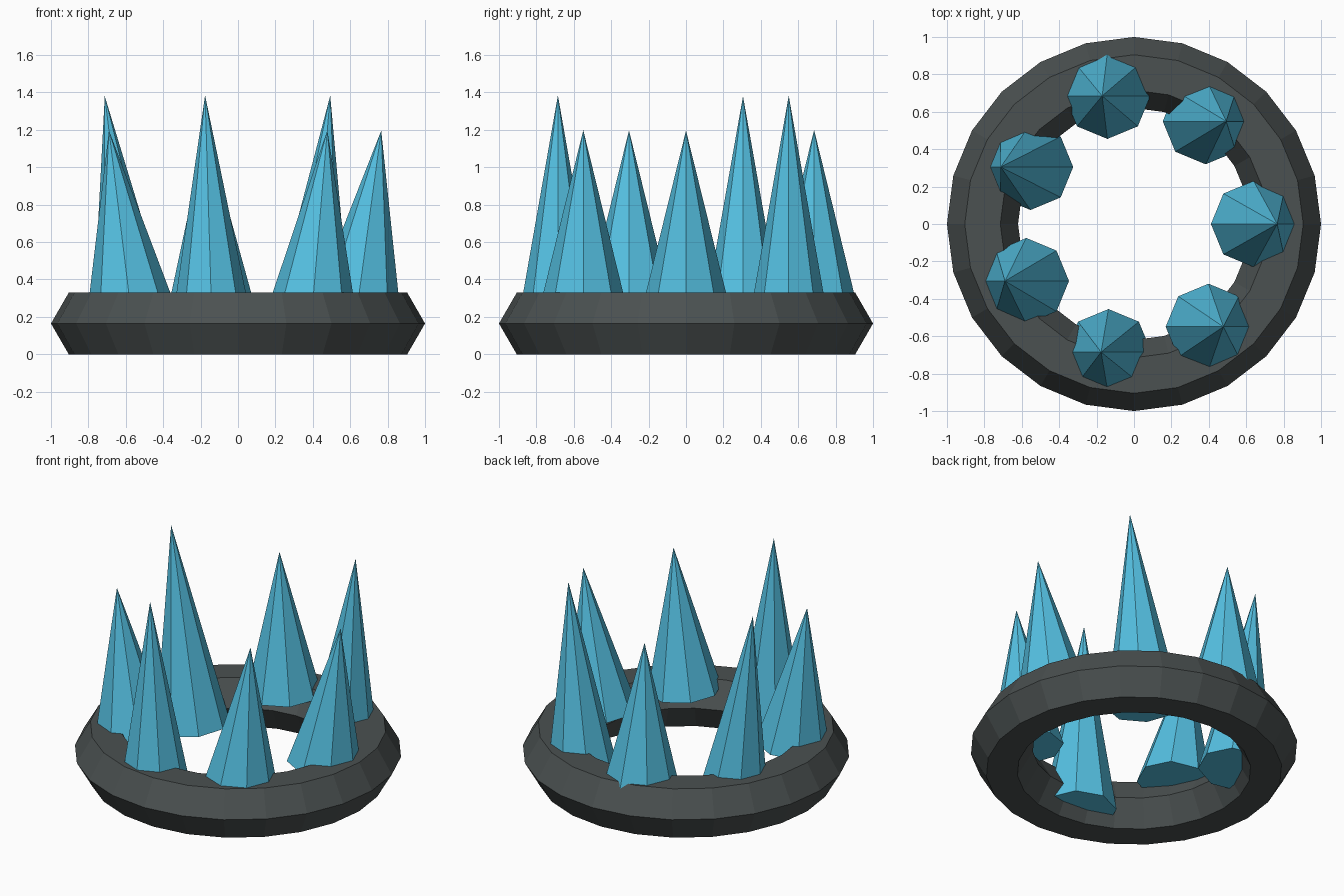
import bpy, math

if "Cube" in bpy.data.objects:
    bpy.data.objects.remove(bpy.data.objects["Cube"])


def material(name, color):
    mat = bpy.data.materials.new(name)
    mat.diffuse_color = color
    mat.use_nodes = True
    mat.node_tree.nodes["Principled BSDF"].inputs["Base Color"].default_value = mat.diffuse_color
    return mat


stone = material("dark_stone", (0.07, 0.082, 0.082, 1))
crystal = material("blue_crystal", (0.09, 0.53, 0.76, 1))

# Ring: low-poly torus with a hexagonal section, resting on the ground
bpy.ops.mesh.primitive_torus_add(
    major_segments=24, minor_segments=6,
    major_radius=0.81, minor_radius=0.19,
    location=(0, 0, 0.19 * math.sin(math.pi / 3)))
ring = bpy.context.object
ring.name = "base_ring"
ring.data.materials.append(stone)
for p in ring.data.polygons:
    p.use_smooth = False

# Spikes: seven eight-sided cones, alternating short and tall, leaning along x
COUNT = 7
for i in range(COUNT):
    a = 2 * math.pi * i / COUNT
    bpy.ops.mesh.primitive_cone_add(
        vertices=8, radius1=0.23, radius2=0,
        depth=1.31 if i % 2 else 0.94,
        location=(0.7025 * math.cos(a), 0.7025 * math.sin(a), 0.73),
        rotation=(0, 0.135 * math.cos(a), 0))
    spike = bpy.context.object
    spike.name = f"crystal_spike_{i + 1}"
    spike.data.materials.append(crystal)
